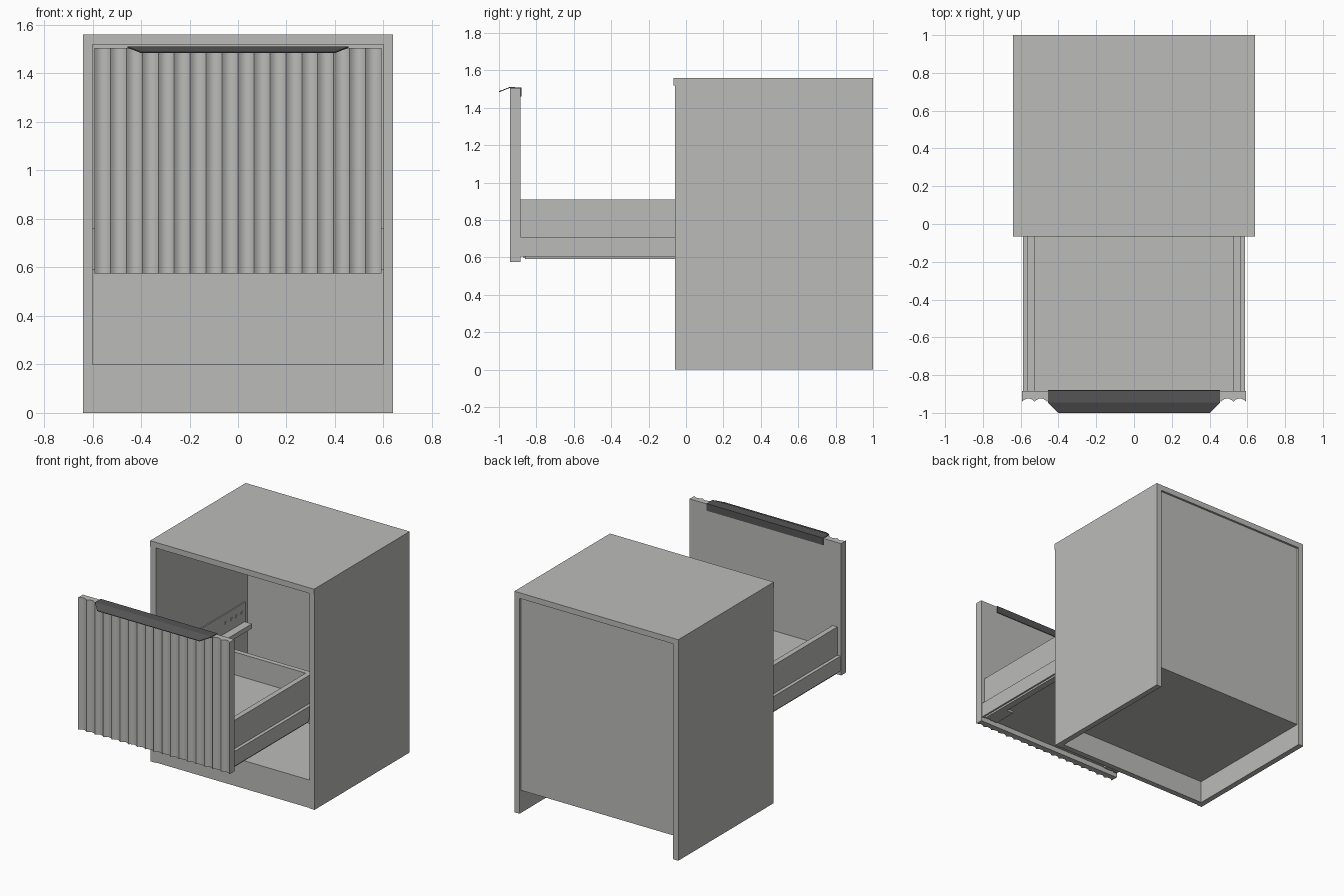
import bpy, bmesh, math

old = bpy.data.objects.get("Cube")
if old:
    bpy.data.objects.remove(old, do_unlink=True)


def make_material(name, rgb, rough):
    m = bpy.data.materials.new(name)
    m.use_nodes = True
    m.diffuse_color = (*rgb, 1)
    node = m.node_tree.nodes["Principled BSDF"]
    node.inputs["Base Color"].default_value = (*rgb, 1)
    node.inputs["Roughness"].default_value = rough
    return m


GREY = make_material("light grey", (0.5, 0.5, 0.485), 0.6)
DARK = make_material("dark grey", (0.09, 0.09, 0.09), 0.5)


def finish(name, bm, mat):
    bmesh.ops.recalc_face_normals(bm, faces=bm.faces)
    mesh = bpy.data.meshes.new(name)
    bm.to_mesh(mesh)
    bm.free()
    mesh.materials.append(mat)
    ob = bpy.data.objects.new(name, mesh)
    bpy.context.collection.objects.link(ob)
    return ob


def box(name, x, y, z, mat=GREY):
    """Box from (low, high) ranges on each axis."""
    bm = bmesh.new()
    bmesh.ops.create_cube(bm, size=1)
    for v in bm.verts:
        v.co = [r[0] + (c + 0.5) * (r[1] - r[0]) for c, r in zip(v.co, (x, y, z))]
    return finish(name, bm, mat)


def pair(name, x, y, z, mat=GREY):
    """The same box on the left (+x) and on the right (-x)."""
    box("left_" + name, x, y, z, mat)
    box("right_" + name, (-x[1], -x[0]), y, z, mat)


# Cabinet carcass
HALF, INNER, FRONT, BACK = 0.64, 0.6, -0.06, 1.0
box("cabinet_top", (-HALF, HALF), (FRONT - 0.006, BACK), (1.52, 1.56))
pair("cabinet_side", (INNER, HALF), (FRONT, BACK), (0, 1.52))
box("cabinet_floor", (-INNER, INNER), (FRONT, 0.98), (0.16, 0.2))
box("cabinet_back", (-INNER, INNER), (0.965, 0.985), (0.16, 1.52))
box("plinth", (-INNER, INNER), (FRONT + 0.005, FRONT + 0.045), (0, 0.16))

# Fluted drawer front: concave grooves extruded upwards
W, FLUTES, STEPS, DEPTH = 0.592, 18, 8, 0.016
bm = bmesh.new()
outline = [(W, -0.885), (-W, -0.885)]
pitch = 2 * W / FLUTES
for i in range(FLUTES * STEPS + 1):
    t = (i % STEPS) / STEPS
    outline.append((-W + i * pitch / STEPS, -0.94 + DEPTH * 4 * t * (1 - t)))
face = bm.faces.new([bm.verts.new((x, y, 0.575)) for x, y in outline])
top = bmesh.ops.extrude_face_region(bm, geom=[face])["geom"]
bmesh.ops.translate(bm, vec=(0, 0, 0.93),
                    verts=[g for g in top if isinstance(g, bmesh.types.BMVert)])
drawer_front = finish("drawer_front", bm, GREY)
bpy.context.view_layer.objects.active = drawer_front
drawer_front.select_set(True)
bpy.ops.object.shade_smooth_by_angle(angle=math.radians(30))
drawer_front.select_set(False)

# Edge pull: back flange, top plate and tapered lip bent from one sheet
bm = bmesh.new()
rows = []
for half, y, z in ((0.455, -0.882, 1.46), (0.455, -0.882, 1.508),
                   (0.455, -0.945, 1.508), (0.4, -1.0, 1.486)):
    rows.append([bm.verts.new((s * half, y, z)) for s in (-1, 1)])
for a, b in zip(rows, rows[1:]):
    bm.faces.new((a[0], a[1], b[1], b[0]))
handle = finish("drawer_pull", bm, DARK)
solid = handle.modifiers.new("sheet", "SOLIDIFY")
solid.thickness = 0.005
solid.offset = 0

# Drawer box
D0, D1 = -0.885, 0.04
pair("drawer_side", (0.525, 0.563), (D0, D1), (0.61, 0.91))
pair("drawer_lower_side", (0.563, 0.587), (D0, D1), (0.605, 0.71))
box("drawer_back", (-0.525, 0.525), (D1 - 0.035, D1), (0.61, 0.91))
box("drawer_bottom", (-0.525, 0.525), (D0, D1 - 0.035), (0.612, 0.75))

# Runners: moving rail, fixed ledge and wall plate with screws
pair("moving_rail", (0.528, 0.575), (-0.86, 0.3), (0.592, 0.606))
pair("front_clip", (0.47, 0.528), (-0.87, -0.7), (0.596, 0.612))
pair("fixed_rail", (0.535, INNER), (FRONT + 0.01, 0.92), (0.592, 0.625))
pair("wall_plate", (0.592, INNER), (FRONT + 0.01, 0.93), (0.6, 0.76))
for i in range(4):
    y = 0.7 + 0.06 * i
    pair(f"plate_screw_{i + 1}", (0.588, 0.593), (y, y + 0.018), (0.69, 0.708))
